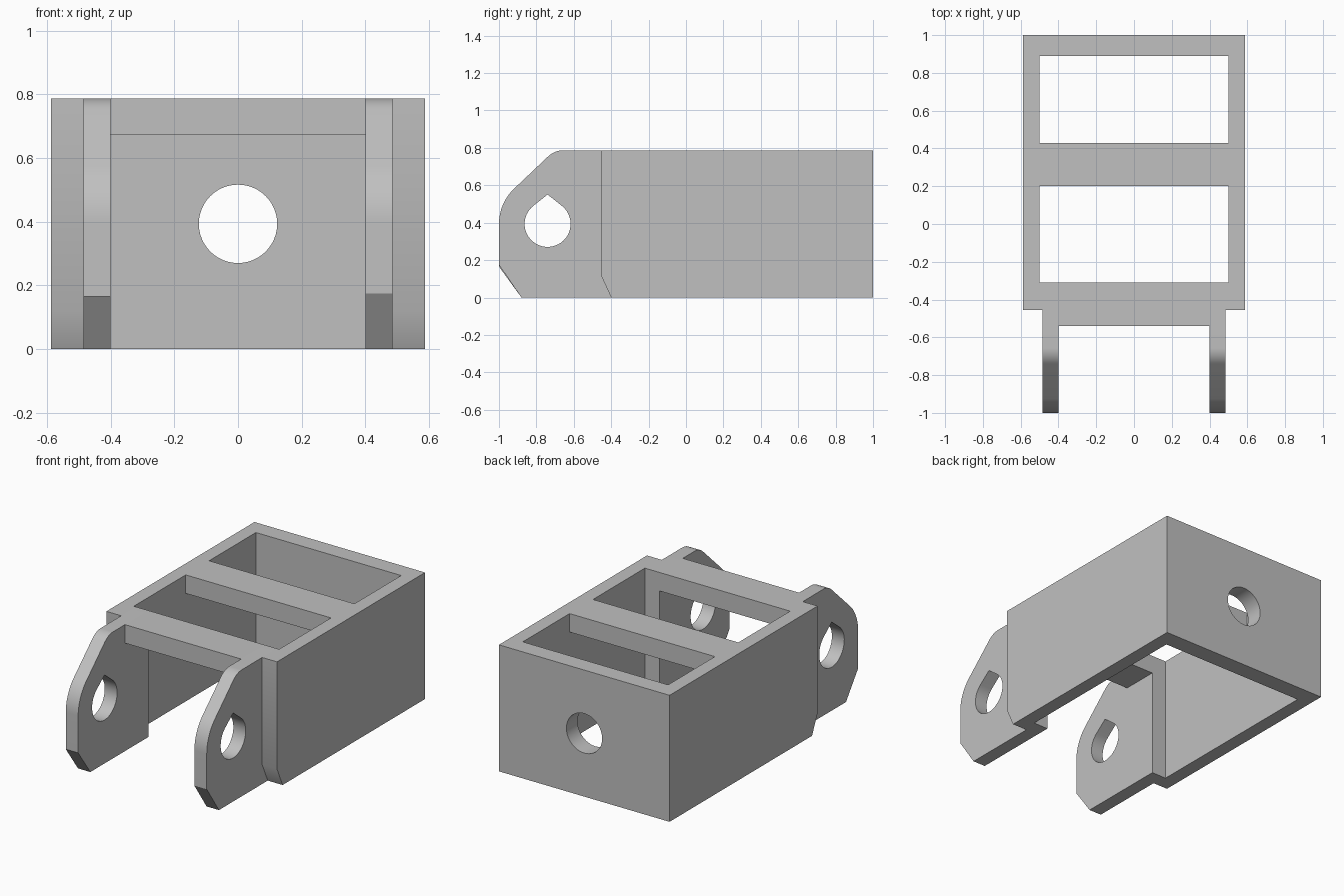
import bpy, bmesh, math
from mathutils import Vector

if "Cube" in bpy.data.objects:
    bpy.data.objects.remove(bpy.data.objects["Cube"])

GREY = (0.53, 0.53, 0.53, 1)
mat = bpy.data.materials.new("plain grey")
mat.use_nodes = True
mat.diffuse_color = GREY
mat.node_tree.nodes["Principled BSDF"].inputs["Base Color"].default_value = GREY

WIDTH, HEIGHT = 0.587, 0.787
ARM_IN, ARM_OUT = 0.4, 0.485
PIVOT_Z, HOLE_R = HEIGHT / 2, 0.123


def prism(name, outline, axis, lo, hi):
    """Extrude a 2D outline along the given axis from lo to hi."""
    def place(a, b, t):
        return Vector({"x": (t, a, b), "y": (a, t, b), "z": (a, b, t)}[axis])
    bm = bmesh.new()
    face = bm.faces.new([bm.verts.new(place(a, b, lo)) for a, b in outline])
    grown = bmesh.ops.extrude_face_region(bm, geom=[face])
    moved = [v for v in grown["geom"] if isinstance(v, bmesh.types.BMVert)]
    bmesh.ops.translate(bm, verts=moved, vec=place(0, 0, hi - lo))
    bmesh.ops.recalc_face_normals(bm, faces=bm.faces)
    mesh = bpy.data.meshes.new(name)
    bm.to_mesh(mesh)
    bm.free()
    mesh.materials.append(mat)
    obj = bpy.data.objects.new(name, mesh)
    bpy.context.collection.objects.link(obj)
    return obj


def activate(obj):
    bpy.ops.object.select_all(action="DESELECT")
    obj.select_set(True)
    bpy.context.view_layer.objects.active = obj


def cut(obj, cutter):
    mod = obj.modifiers.new("cut", "BOOLEAN")
    mod.operation, mod.solver, mod.object = "DIFFERENCE", "EXACT", cutter
    activate(obj)
    bpy.ops.object.modifier_apply(modifier=mod.name)
    bpy.data.objects.remove(cutter)


def smooth(obj):
    activate(obj)
    bpy.ops.object.shade_smooth_by_angle(angle=math.radians(25))


def arc(cx, cy, r, start, end, steps):
    angles = [math.radians(start + (end - start) * i / steps) for i in range(steps + 1)]
    return [(cx + r * math.cos(a), cy + r * math.sin(a)) for a in angles]


# U-shaped housing: back wall and two side walls
half = [(WIDTH, 1), (WIDTH, -0.455), (ARM_OUT, -0.455), (ARM_OUT, -0.31),
        (0.5, -0.31), (0.5, 0.89)]
housing = prism("housing", half + [(-x, y) for x, y in reversed(half)], "z", 0, HEIGHT)

# Sloped lower front corners and round hole in the back wall
cut(housing, prism("corner_cutter", [(-0.455, 0.12), (-0.4, 0), (-0.39, -0.02),
                                     (-0.5, -0.02), (-0.5, 0.12)], "x", -1, 1))
cut(housing, prism("hole_cutter", arc(0, PIVOT_Z, HOLE_R, 0, 352.5, 47), "y", 0.8, 1.1))
smooth(housing)

# Bars across the top
BAR_Z = 0.672
for name, reach, y0, y1 in (("middle_bar", 0.5, 0.2, 0.43),
                            ("front_bar", ARM_IN, -0.54, -0.31)):
    prism(name, [(-reach, y0), (reach, y0), (reach, y1), (-reach, y1)],
          "z", BAR_Z, HEIGHT)

# Hinge arms with rounded noses and teardrop pivot holes
PIVOT_Y = -0.74
for name, side, toe in (("left_arm", 1, 0.175), ("right_arm", -1, 0.165)):
    outline = [(-0.31, 0), (-0.88, 0), (-1, toe)]
    outline += arc(-0.74, PIVOT_Z, 0.26, 180, 135, 12)
    outline += arc(-0.655, HEIGHT - 0.12, 0.12, 135, 90, 10)
    outline += [(-0.31, HEIGHT)]
    lo, hi = sorted((side * ARM_IN, side * ARM_OUT))
    arm = prism(name, outline, "x", lo, hi)
    teardrop = arc(PIVOT_Y, PIVOT_Z, HOLE_R, 128, 412, 40) + [(PIVOT_Y, PIVOT_Z + 0.157)]
    cut(arm, prism("pivot_cutter", teardrop, "x", lo - 0.1, hi + 0.1))
    smooth(arm)
